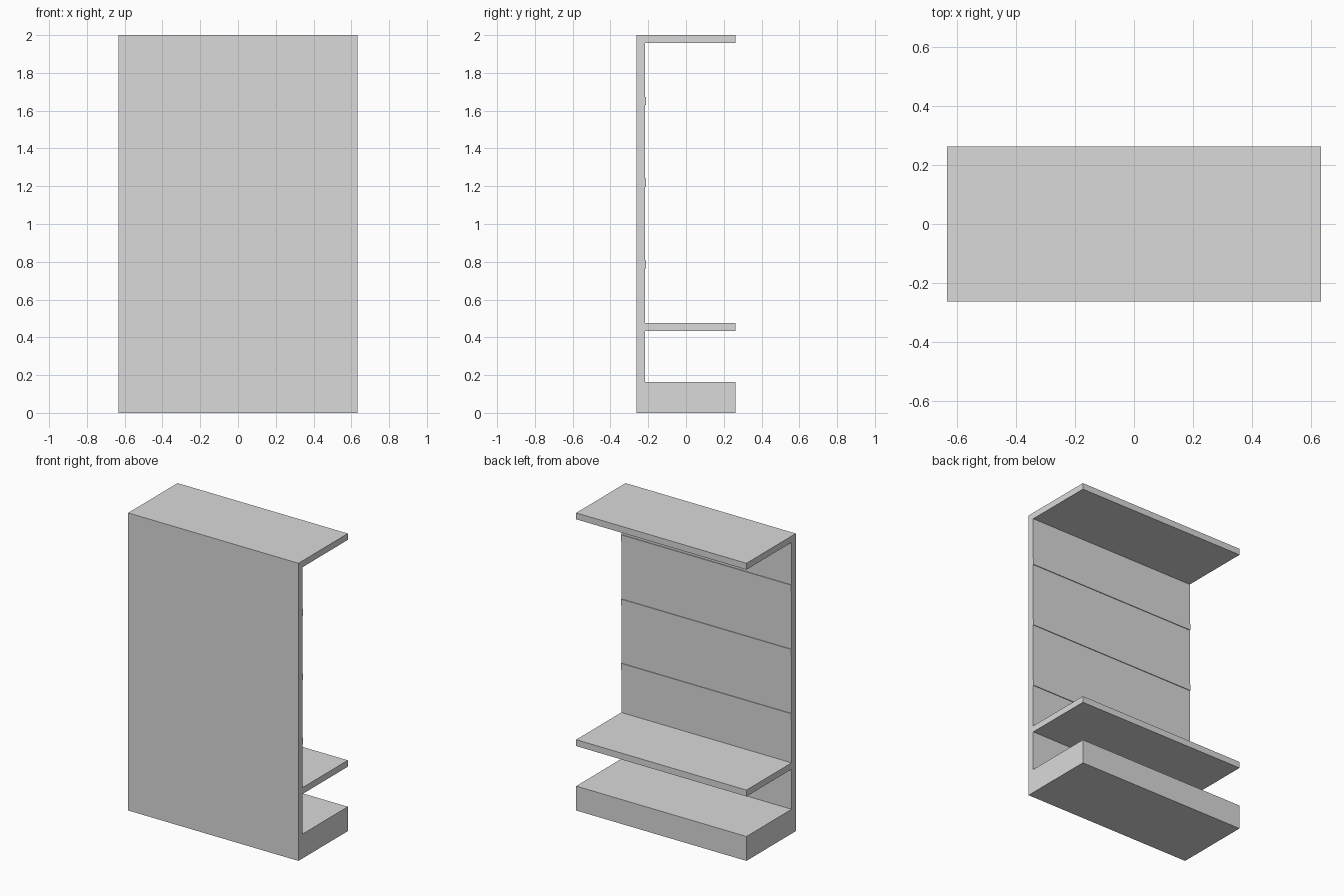
import bpy

if "Cube" in bpy.data.objects:
    bpy.data.objects.remove(bpy.data.objects["Cube"])

# One plain grey for the whole unit
grey = bpy.data.materials.new("light_grey")
grey.diffuse_color = (0.7, 0.7, 0.7, 1.0)
grey.use_nodes = True
grey.node_tree.nodes["Principled BSDF"].inputs["Base Color"].default_value = grey.diffuse_color

HALF_W = 0.633           # half width in x
Y_OUT, Y_IN, Y_EDGE = -0.262, -0.217, 0.262   # panel outer, panel inner, shelf edge
THICK = 0.043            # board thickness


def box(name, y0, y1, z0, z1):
    """Full-width board between the given y and z limits."""
    bpy.ops.mesh.primitive_cube_add(size=1, location=(0, (y0 + y1) / 2, (z0 + z1) / 2))
    ob = bpy.context.object
    ob.name = name
    ob.scale = (2 * HALF_W, y1 - y0, z1 - z0)
    bpy.ops.object.transform_apply(location=False, rotation=False, scale=True)
    ob.data.materials.append(grey)
    return ob


# Upright panel
box("upright_panel", Y_OUT, Y_IN, 0, 2)

# Plinth, shelf and top board reach out from the panel
box("plinth", Y_IN, Y_EDGE, 0, 0.164)
box("shelf", Y_IN, Y_EDGE, 0.433, 0.433 + THICK)
box("top_board", Y_IN, Y_EDGE, 2 - THICK, 2)

# Three very shallow rails across the inner side of the panel
for i in range(3):
    z = 0.765 + i * 0.432
    box(f"panel_rail_{i + 1}", Y_IN, Y_IN + 0.005, z, z + THICK)
